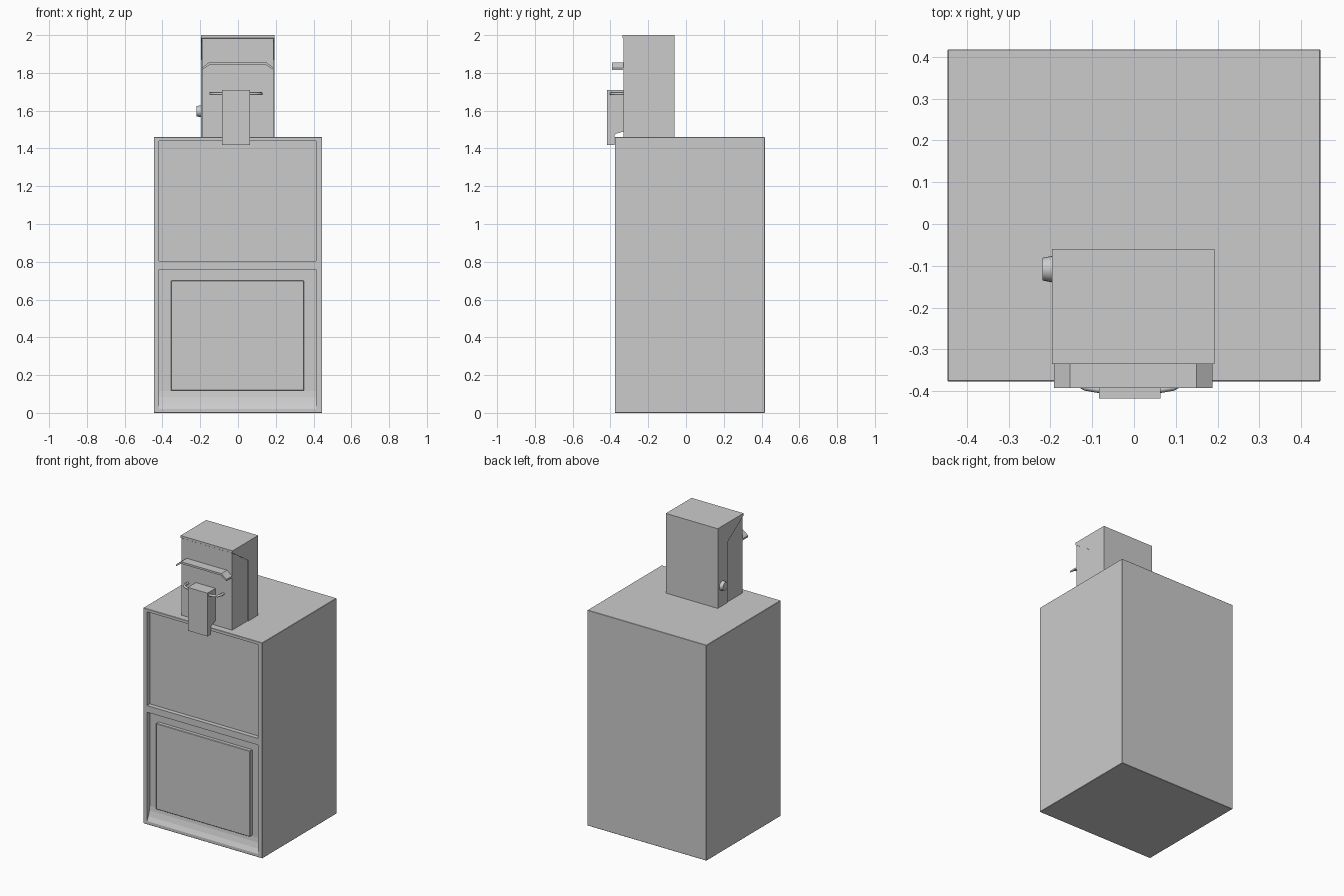
import bpy, bmesh
from mathutils import Vector
from math import pi

if "Cube" in bpy.data.objects:
    bpy.data.objects.remove(bpy.data.objects["Cube"])


def prism(name, pts, axis, lo, hi, bevel=0.0):
    """Extrude a 2D profile along x (pts are y,z) or along y (pts are x,z)."""
    bm = bmesh.new()
    if axis == 'x':
        vs = [bm.verts.new((lo, a, b)) for a, b in pts]
        step = Vector((hi - lo, 0, 0))
    else:
        vs = [bm.verts.new((a, lo, b)) for a, b in pts]
        step = Vector((0, hi - lo, 0))
    face = bm.faces.new(vs)
    ext = bmesh.ops.extrude_face_region(bm, geom=[face], use_keep_orig=True)
    new = [g for g in ext['geom'] if isinstance(g, bmesh.types.BMVert)]
    bmesh.ops.translate(bm, verts=new, vec=step)
    bmesh.ops.recalc_face_normals(bm, faces=bm.faces)
    if bevel:
        bmesh.ops.bevel(bm, geom=bm.edges[:], offset=bevel, segments=1,
                        affect='EDGES', profile=0.5)
    me = bpy.data.meshes.new(name)
    bm.to_mesh(me)
    bm.free()
    ob = bpy.data.objects.new(name, me)
    bpy.context.collection.objects.link(ob)
    return ob


def box(name, x0, x1, y0, y1, z0, z1, bevel=0.0):
    return prism(name, [(y0, z0), (y1, z0), (y1, z1), (y0, z1)], 'x', x0, x1, bevel)


def cut(target, cutter):
    cutter.hide_render = True
    mod = target.modifiers.new("recess", 'BOOLEAN')
    mod.operation = 'DIFFERENCE'
    mod.solver = 'EXACT'
    mod.object = cutter
    bpy.context.view_layer.objects.active = target
    bpy.ops.object.modifier_apply(modifier=mod.name)
    bpy.data.objects.remove(cutter)


# Cabinet with a display recess above and a recess with a sloping sill below
cabinet = box("cabinet", -0.446, 0.446, -0.377, 0.418, 0, 1.46, 0.002)
cut(cabinet, box("window_cutter", -0.418, 0.414, -0.5, -0.347, 0.805, 1.44))
cut(cabinet, prism("lower_cutter",
                   [(-0.5, 0.02), (-0.378, 0.02), (-0.362, 0.05), (-0.351, 0.085),
                    (-0.347, 0.115), (-0.347, 0.76), (-0.5, 0.76)],
                   'x', -0.418, 0.414))

# Raised panel in the lower recess
box("lower_panel", -0.355, 0.35, -0.372, -0.34, 0.118, 0.70, 0.003)

# Coin housing: full-width rear shell and slightly narrower front door
prism("coin_housing", [(-0.06, 1.455), (-0.06, 2.0), (-0.335, 2.0), (-0.335, 1.985),
                       (-0.165, 1.87), (-0.165, 1.455)], 'x', -0.196, 0.193)
prism("coin_door", [(-0.1, 1.455), (-0.1, 1.9), (-0.25, 1.97),
                    (-0.331, 1.99), (-0.331, 1.455)], 'x', -0.191, 0.188)

# Bent rain hood
prism("rain_hood", [(-0.191, 1.815), (-0.15, 1.843), (0.147, 1.843), (0.188, 1.815),
                    (0.188, 1.827), (0.15, 1.856), (-0.153, 1.856), (-0.191, 1.827)],
      'y', -0.392, -0.325)

# Door latch block hanging over the front edge
prism("latch_block", [(-0.417, 1.417), (-0.379, 1.417), (-0.379, 1.468), (-0.37, 1.478),
                      (-0.328, 1.49), (-0.328, 1.71), (-0.417, 1.71)],
      'x', -0.084, 0.063)

# Pull bar curving from the door through the latch
curve = bpy.data.curves.new("pull_bar", 'CURVE')
curve.dimensions = '3D'
curve.bevel_depth = 0.008
curve.bevel_resolution = 2
curve.use_fill_caps = True
path = curve.splines.new('POLY')
half = [(0.133, -0.325), (0.133, -0.36), (0.125, -0.38), (0.105, -0.391), (0.07, -0.397)]
pts = [(-0.011 - x, y) for x, y in half] + [(-0.011 + x, y) for x, y in reversed(half)]
path.points.add(len(pts) - 1)
for p, (x, y) in zip(path.points, pts):
    p.co = (x, y, 1.69, 1)
bar = bpy.data.objects.new("pull_bar", curve)
bpy.context.collection.objects.link(bar)

# Tapered coin return knob on the left
bpy.ops.mesh.primitive_cone_add(vertices=20, radius1=0.033, radius2=0.027, depth=0.03,
                                location=(-0.204, -0.108, 1.597), rotation=(0, -pi / 2, 0))
knob = bpy.context.object
knob.name = "return_knob"
bpy.ops.object.shade_smooth_by_angle()
